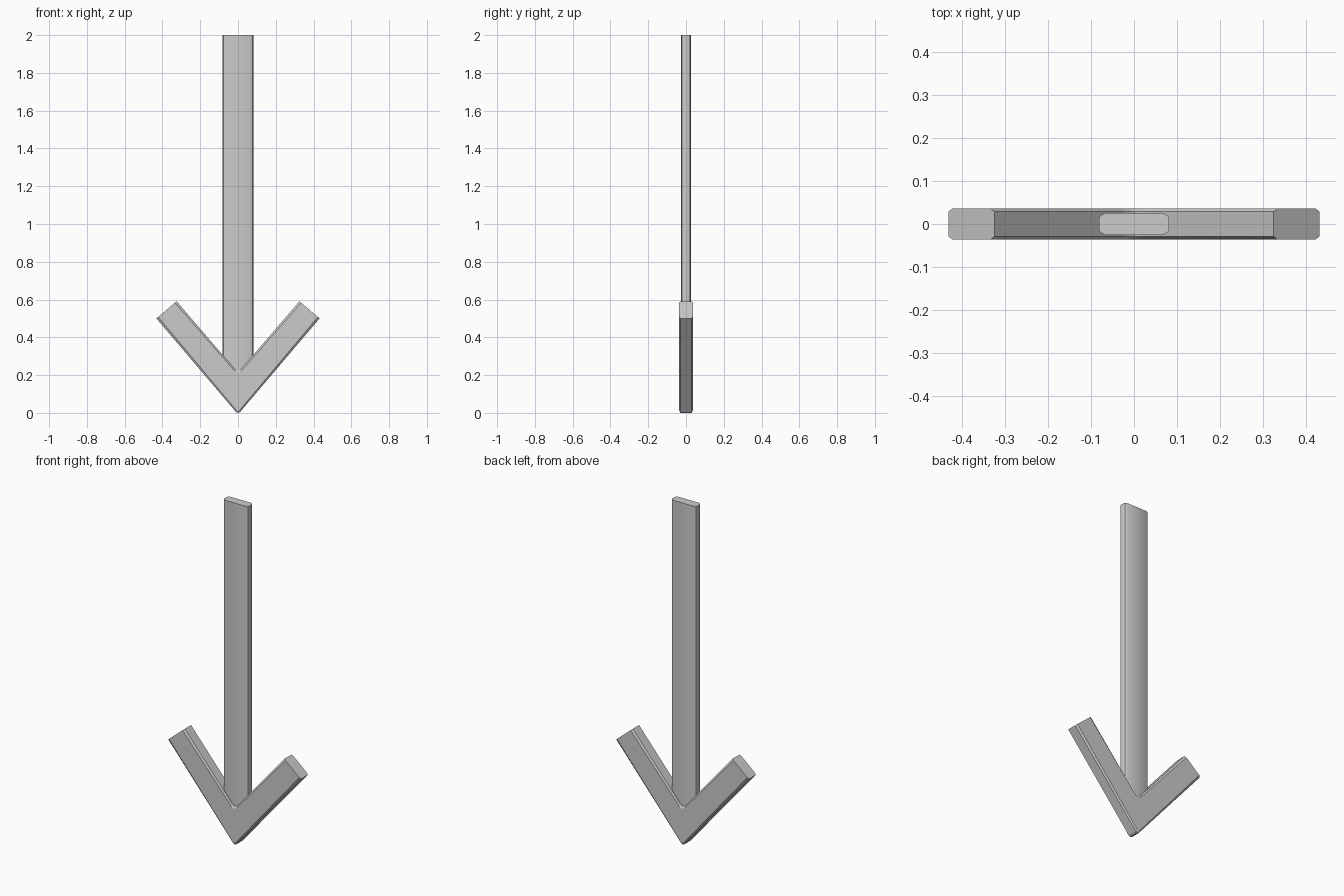
import bpy, bmesh

if "Cube" in bpy.data.objects:
    bpy.data.objects.remove(bpy.data.objects["Cube"])


def loft(name, rings):
    """Skin a list of equal-length closed rings and cap both ends."""
    bm = bmesh.new()
    rows = [[bm.verts.new(p) for p in ring] for ring in rings]
    n = len(rows[0])
    for a, b in zip(rows, rows[1:]):
        for i in range(n):
            j = (i + 1) % n
            bm.faces.new((a[i], a[j], b[j], b[i]))
    bm.faces.new(rows[0])
    bm.faces.new(rows[-1])
    bmesh.ops.recalc_face_normals(bm, faces=bm.faces)
    mesh = bpy.data.meshes.new(name)
    bm.to_mesh(mesh)
    bm.free()
    obj = bpy.data.objects.new(name, mesh)
    bpy.context.collection.objects.link(obj)
    bpy.ops.object.select_all(action='DESELECT')
    obj.select_set(True)
    bpy.context.view_layer.objects.active = obj
    bpy.ops.object.shade_smooth_by_angle(angle=0.52)
    return obj


def mirrored(quarter):
    """Complete a closed section from its +x +y quarter."""
    half = quarter + [(-x, y) for x, y in reversed(quarter)]
    return half + [(x, -y) for x, y in reversed(half)]


# Shaft: flat bar with eased corners, bottom buried in the head
section = mirrored([(0.082, 0.013), (0.078, 0.020), (0.066, 0.026)])
loft("shaft", [[(x, y, z) for x, y in section] for z in (0.1, 2.0)])

# Arrowhead: chamfered bar swept around a V with a softened corner
# each station: outer edge (x, z), inner edge (x, z)
right = [((0.432, 0.500), (0.325, 0.591)),
         ((0.022, 0.018), (0.028, 0.245)),
         ((0.012, 0.005), (0.015, 0.230))]
left = [((-o[0], o[1]), (-i[0], i[1])) for o, i in reversed(right)]
stations = right + [((0, 0), (0, 0.223))] + left

HALF, EDGE_Y, CHAMFER = 0.036, 0.029, 0.012
rings = []
for (ox, oz), (ix, iz) in stations:
    length = ((ix - ox) ** 2 + (iz - oz) ** 2) ** 0.5
    c = CHAMFER / length
    profile = [(0, EDGE_Y), (c, HALF), (1 - c, HALF), (1, EDGE_Y)]
    profile += [(t, -y) for t, y in reversed(profile)]
    rings.append([(ox + (ix - ox) * t, y, oz + (iz - oz) * t)
                  for t, y in profile])
loft("arrowhead", rings)
